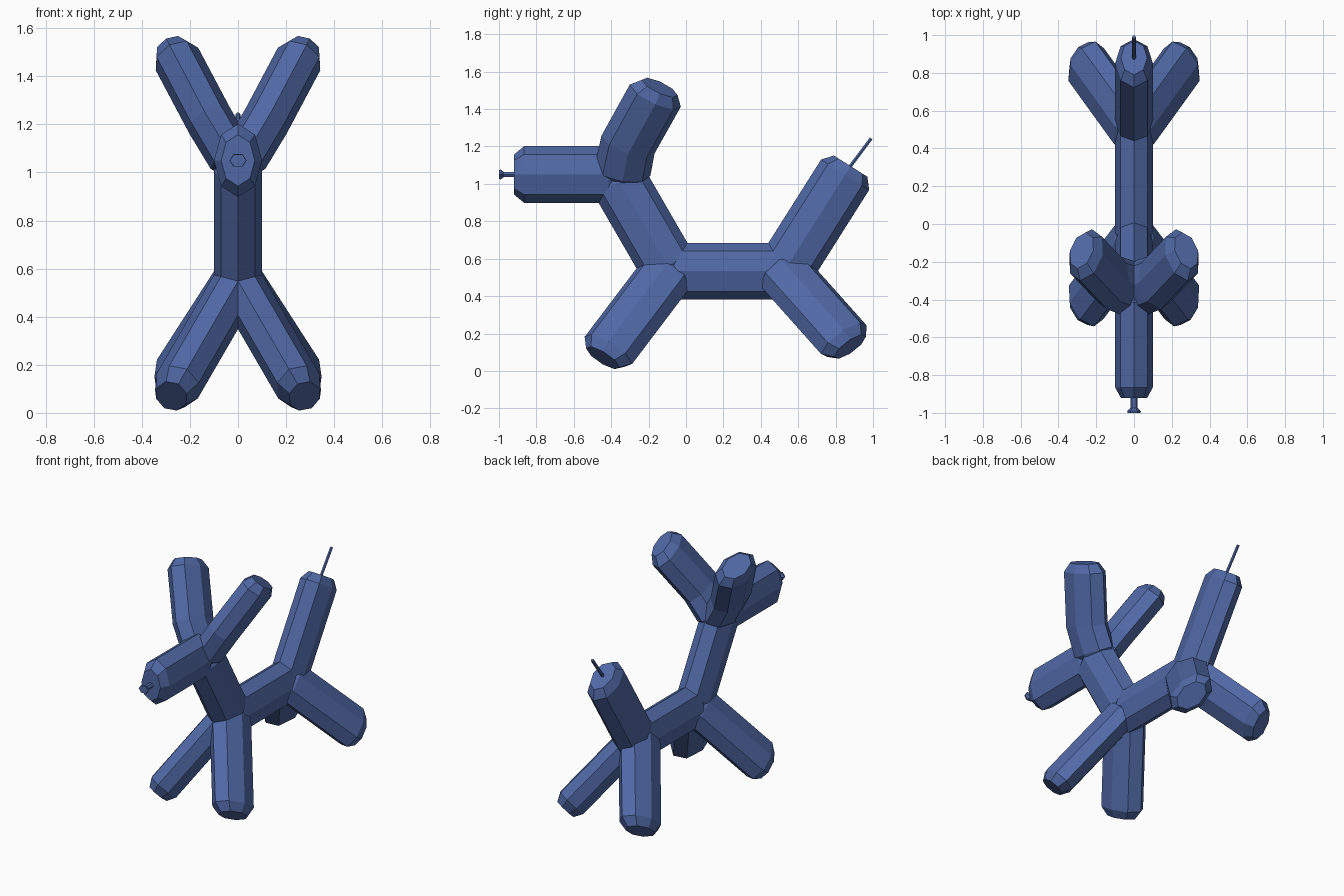
import bpy, bmesh, math
from mathutils import Vector

if "Cube" in bpy.data.objects:
    bpy.data.objects.remove(bpy.data.objects["Cube"])

blue = bpy.data.materials.new("blue_balloon")
blue.diffuse_color = (0.08, 0.14, 0.38, 1)
blue.use_nodes = True
blue.node_tree.nodes["Principled BSDF"].inputs["Base Color"].default_value = blue.diffuse_color


def loft(name, pts, rings, rx, ry, sides=8, mirror=False):
    """Sweep an elliptical polygon along pts; rings holds the scale at each point."""
    pts = [Vector(p) for p in pts]
    bm = bmesh.new()
    loops = []
    for i, (p, s) in enumerate(zip(pts, rings)):
        t = (pts[min(i + 1, len(pts) - 1)] - pts[max(i - 1, 0)]).normalized()
        u = Vector((t.z, 0, -t.x)).normalized() if abs(t.x) > 1e-5 else Vector((1, 0, 0))
        v = t.cross(u)
        loops.append([bm.verts.new(p + u * rx * s * math.cos(a) + v * ry * s * math.sin(a))
                      for a in (2 * math.pi * k / sides for k in range(sides))])
    for a, b in zip(loops, loops[1:]):
        for k in range(sides):
            n = (k + 1) % sides
            bm.faces.new((a[k], a[n], b[n], b[k]))
    bm.faces.new(loops[0][::-1])
    bm.faces.new(loops[-1])
    bmesh.ops.recalc_face_normals(bm, faces=bm.faces)
    me = bpy.data.meshes.new(name)
    bm.to_mesh(me)
    bm.free()
    me.materials.append(blue)
    ob = bpy.data.objects.new(name, me)
    bpy.context.collection.objects.link(ob)
    if mirror:
        m = ob.modifiers.new("mirror", 'MIRROR')
        m.use_axis = (True, False, False)
        m.use_bisect_axis = (True, False, False)
    return ob


def balloon(name, start, end, mids=(), mirror=False):
    """Balloon segment: full section with a short chamfered cap at each end."""
    a, b = Vector(start), Vector(end)
    first = Vector(mids[0]) if mids else b
    last = Vector(mids[-1]) if mids else a
    cap = 0.055
    pts = [a, a + (first - a).normalized() * cap, *mids,
           b + (last - b).normalized() * cap, b]
    scales = [0.7] + [1.0] * (len(pts) - 2) + [0.7]
    return loft(name, pts, scales, 0.1, 0.152, mirror=mirror)


# Segments on the centre line
balloon("body", (0, -0.11, 0.533), (0, 0.55, 0.533))
balloon("neck", (0, -0.07, 0.515), (0, -0.385, 1.06))
balloon("snout", (0, -0.36, 1.05), (0, -0.92, 1.05))
balloon("tail", (0, 0.51, 0.51), (0, 0.88, 1.095))

# Paired segments, cut and mirrored at the centre
balloon("front_legs", (-0.01, -0.07, 0.565), (0.277, -0.445, 0.07), mirror=True)
balloon("back_legs", (-0.01, 0.48, 0.575), (0.277, 0.877, 0.13), mirror=True)
balloon("ears", (0.0, -0.35, 1.02), (0.277, -0.14, 1.515),
        mids=[(0.115, -0.31, 1.21)], mirror=True)

# Knot at the nose and loose end at the tail
loft("nose_knot", [(0, -0.91, 1.05), (0, -0.975, 1.05), (0, -0.99, 1.05), (0, -1.0, 1.05)],
     [0.55, 0.55, 1, 0.95], 0.036, 0.03, sides=6)
loft("tail_tip", [(0, 0.86, 1.07), (0, 0.99, 1.243)], [1, 1], 0.01, 0.01, sides=6)
